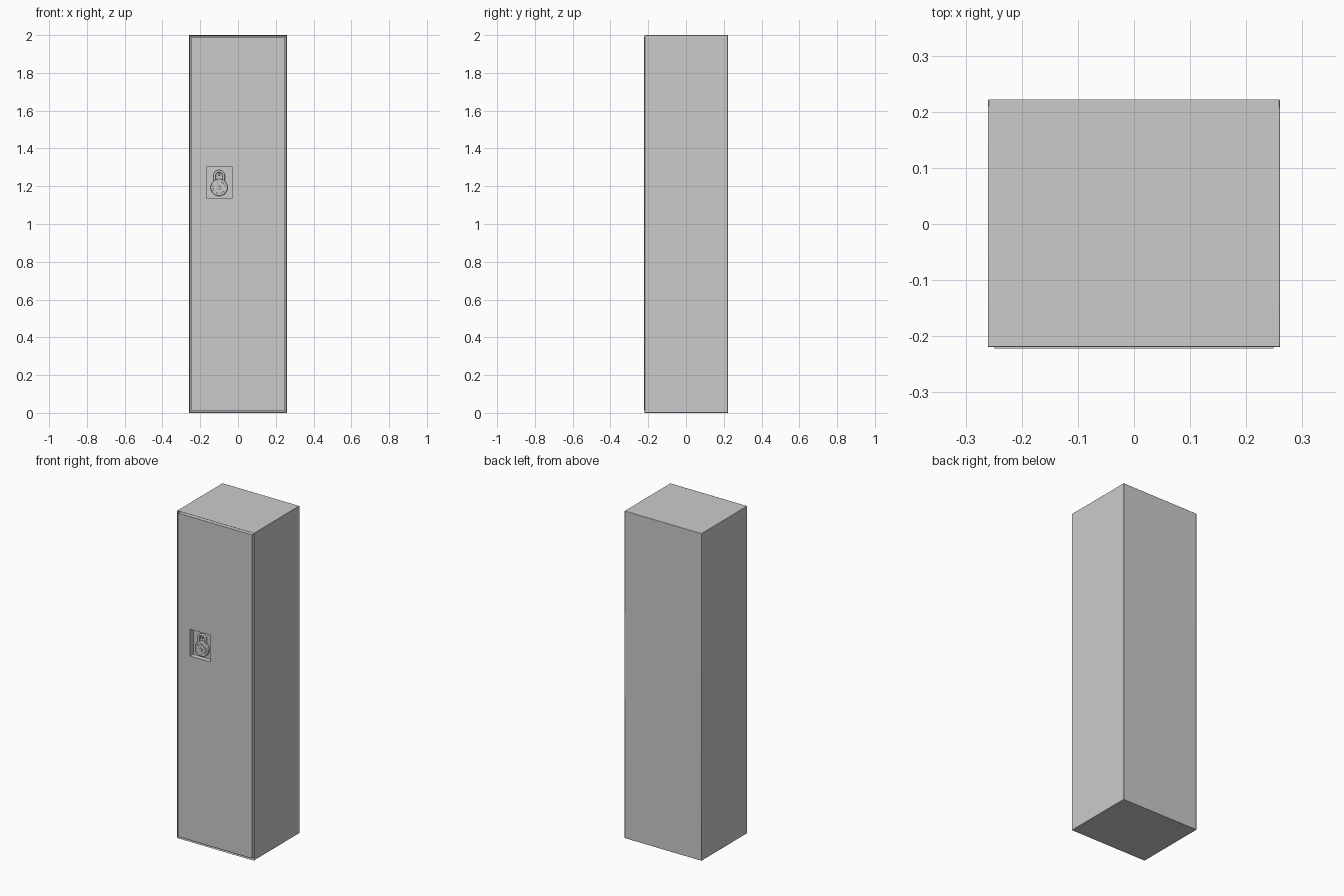
import bpy, bmesh, math
from mathutils import Matrix, Vector

if "Cube" in bpy.data.objects:
    bpy.data.objects.remove(bpy.data.objects["Cube"])


def finish(name, bm, bevel=0.0, segments=2):
    bmesh.ops.recalc_face_normals(bm, faces=bm.faces[:])
    mesh = bpy.data.meshes.new(name)
    bm.to_mesh(mesh)
    bm.free()
    ob = bpy.data.objects.new(name, mesh)
    bpy.context.collection.objects.link(ob)
    for other in bpy.context.selected_objects:
        other.select_set(False)
    ob.select_set(True)
    bpy.context.view_layer.objects.active = ob
    bpy.ops.object.shade_smooth_by_angle(angle=math.radians(35))
    if bevel:
        mod = ob.modifiers.new("edge_bevel", "BEVEL")
        mod.width, mod.segments = bevel, segments
    return ob


def box(x0, x1, y0, y1, z0, z1):
    bm = bmesh.new()
    size = Matrix.Diagonal((x1 - x0, y1 - y0, z1 - z0, 1))
    centre = Matrix.Translation(((x0 + x1) / 2, (y0 + y1) / 2, (z0 + z1) / 2))
    bmesh.ops.create_cube(bm, size=1, matrix=centre @ size)
    return bm


def front_face(bm):
    return min(bm.faces, key=lambda f: f.calc_center_median().y)


def disc(name, x, z, radius, y_front, y_back, sides=32, bevel=0.0):
    bm = bmesh.new()
    place = Matrix.Translation((x, (y_front + y_back) / 2, z)) @ Matrix.Rotation(math.pi / 2, 4, "X")
    bmesh.ops.create_cone(bm, cap_ends=True, segments=sides, radius1=radius,
                          radius2=radius, depth=y_back - y_front, matrix=place)
    ob = finish(name, bm, bevel)
    if bevel:
        ob.modifiers["edge_bevel"].limit_method = "ANGLE"
    return ob


# Cabinet: box with a thin rim around a pocket for the door
bm = box(-0.26, 0.26, -0.22, 0.222, 0, 2)
face = front_face(bm)
bmesh.ops.inset_region(bm, faces=[face], thickness=0.007)
bmesh.ops.translate(bm, verts=face.verts[:], vec=(0, 0.045, 0))
finish("cabinet", bm, 0.002)

# Door: slab whose front is split around a square pocket for the lock
bm = box(-0.249, 0.249, -0.222, -0.178, 0.012, 1.989)
x0, x1, z0, z1 = -0.17, -0.028, 1.135, 1.303
face = front_face(bm)
bmesh.ops.inset_region(bm, faces=[face], thickness=0.01)
for v in face.verts:
    v.co.x = x0 if v.co.x < 0 else x1
    v.co.z = z0 if v.co.z < 1 else z1
bmesh.ops.inset_region(bm, faces=[face], thickness=0.003)
pocket = bmesh.ops.extrude_face_region(bm, geom=[face])
bmesh.ops.delete(bm, geom=[face], context="FACES_ONLY")
bmesh.ops.translate(bm, verts=[g for g in pocket["geom"] if isinstance(g, bmesh.types.BMVert)],
                    vec=(0, 0.03, 0))
finish("door", bm)

# Padlock: round case, rim, dial and knob
cx, cz = -0.10, 1.193
disc("lock_case", cx, cz, 0.045, -0.213, -0.192, 40, 0.004)
disc("lock_dial", cx, cz, 0.032, -0.216, -0.212, 32, 0.001)
disc("lock_knob", cx, cz, 0.010, -0.221, -0.215, 20, 0.001)

# Small index marks around the dial
for i in range(8):
    a = i * math.pi / 4
    bm = box(-0.001, 0.001, -0.2165, -0.2155, 0.022, 0.029)
    bm.transform(Matrix.Translation((cx, 0, cz)) @ Matrix.Rotation(a, 4, "Y"))
    finish("dial_mark", bm)

# Shackle: U-shaped tube rising from the case
path = [(-0.024, 1.222)]
path += [(0.024 * math.cos(math.pi - k * math.pi / 12),
          1.255 + 0.024 * math.sin(math.pi - k * math.pi / 12)) for k in range(13)]
path += [(0.024, 1.222)]
bm = bmesh.new()
rings, sides, r = [], 12, 0.0065
for i, (x, z) in enumerate(path):
    a, b = path[max(i - 1, 0)], path[min(i + 1, len(path) - 1)]
    t = Vector((b[0] - a[0], 0, b[1] - a[1])).normalized()
    n = Vector((-t.z, 0, t.x))
    centre = Vector((cx + x, -0.2025, z))
    rings.append([bm.verts.new(centre + r * (math.cos(q) * n + math.sin(q) * Vector((0, 1, 0))))
                  for q in (2 * math.pi * k / sides for k in range(sides))])
for p, q in zip(rings, rings[1:]):
    for k in range(sides):
        m = (k + 1) % sides
        bm.faces.new((p[k], p[m], q[m], q[k]))
bm.faces.new(rings[0])
bm.faces.new(rings[-1])
finish("shackle", bm)

# Hasp: staple behind the shackle, fixed to the pocket
finish("hasp", box(cx - 0.006, cx + 0.006, -0.212, -0.190, 1.258, 1.270), 0.002)
